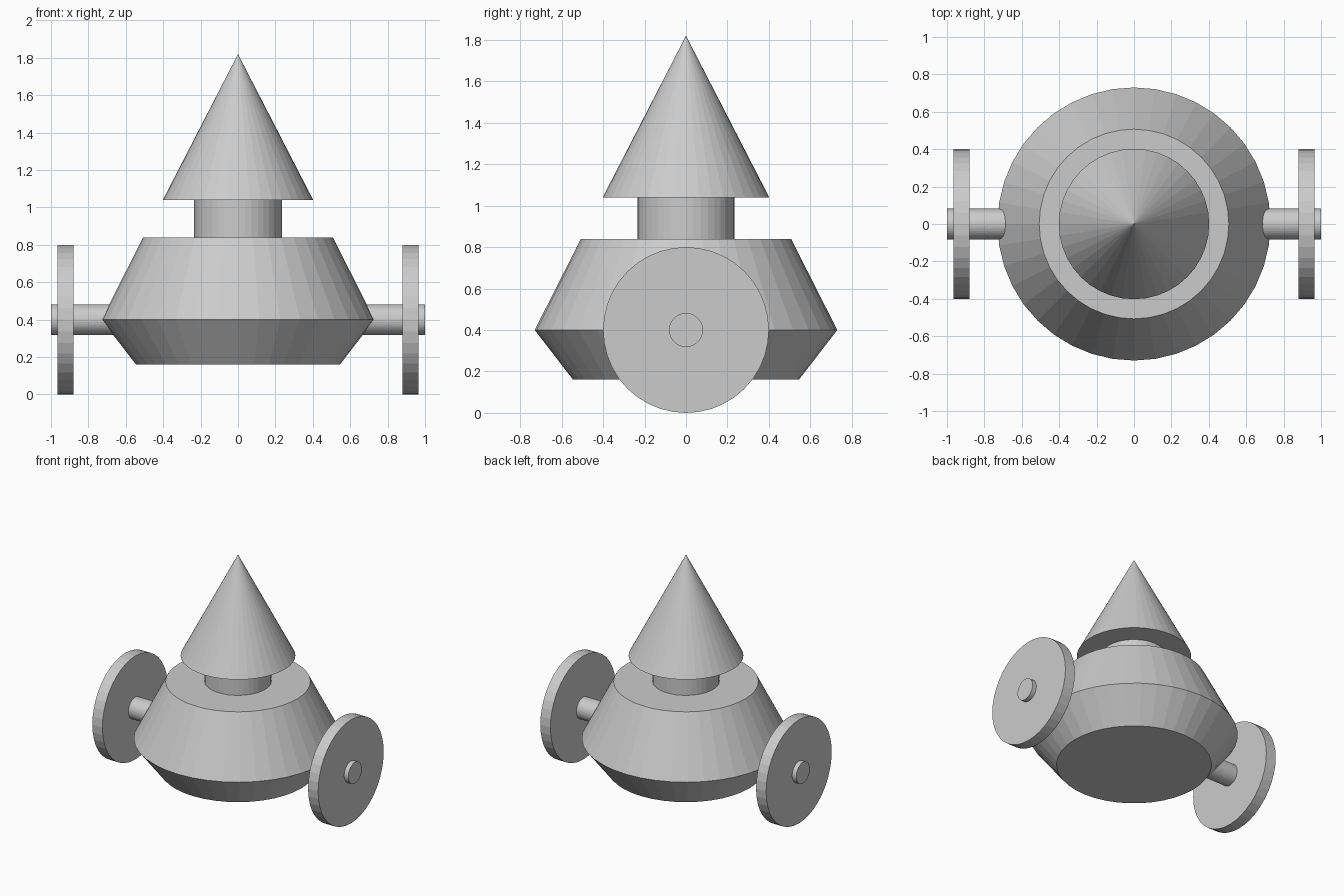
import bpy
import bmesh
from math import cos, sin, tau, pi
from mathutils import Matrix

SIDES = 40

cube = bpy.data.objects.get("Cube")
if cube:
    bpy.data.objects.remove(cube, do_unlink=True)

# Single plain grey
grey = bpy.data.materials.new("plain_grey")
grey.use_nodes = True
colour = (0.6, 0.6, 0.6, 1)
grey.diffuse_color = colour
grey.node_tree.nodes["Principled BSDF"].inputs["Base Color"].default_value = colour


def turned(name, profile, matrix=Matrix()):
    """Closed faceted solid turned about z from (radius, height) pairs, bottom to top."""
    bm = bmesh.new()
    rings = []
    for r, z in profile:
        if r == 0:
            rings.append([bm.verts.new((0, 0, z))])
        else:
            rings.append([bm.verts.new((r * cos(tau * i / SIDES), r * sin(tau * i / SIDES), z))
                          for i in range(SIDES)])
    for low, high in zip(rings, rings[1:]):
        for i in range(SIDES):
            j = (i + 1) % SIDES
            if len(high) == 1:
                bm.faces.new((low[i], low[j], high[0]))
            else:
                bm.faces.new((low[i], low[j], high[j], high[i]))
    bm.faces.new(rings[0][::-1])
    if len(rings[-1]) > 1:
        bm.faces.new(rings[-1])
    bm.transform(matrix)
    mesh = bpy.data.meshes.new(name)
    bm.to_mesh(mesh)
    bm.free()
    mesh.materials.append(grey)
    obj = bpy.data.objects.new(name, mesh)
    bpy.context.collection.objects.link(obj)
    return obj


# Body, neck and pointed top
turned("body", [(0.545, 0.16), (0.73, 0.4), (0.507, 0.84)])
turned("neck", [(0.234, 0.84), (0.234, 1.04)])
turned("cone_top", [(0.402, 1.04), (0, 1.82)])

# Axle and wheels, turned to lie along x
sideways = Matrix.Translation((0, 0, 0.4)) @ Matrix.Rotation(pi / 2, 4, "Y")
turned("axle", [(0.082, -1), (0.082, 1)], sideways)
for name, side in (("left_wheel", 1), ("right_wheel", -1)):
    centre = Matrix.Translation((side * 0.922, 0, 0))
    turned(name, [(0.4, -0.043), (0.4, 0.043)], centre @ sideways)
